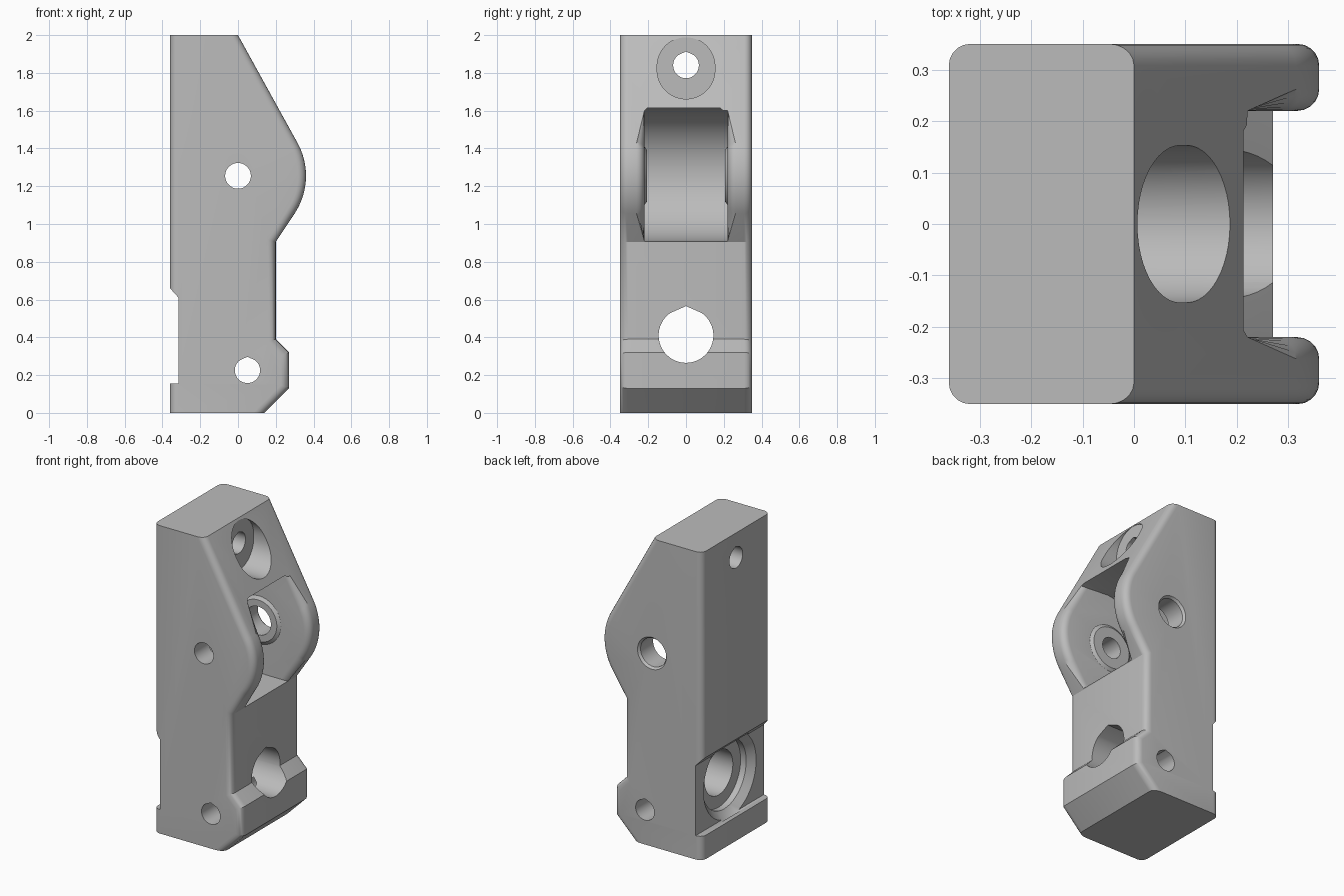
import bpy, bmesh, math
from math import sin, cos, radians

cube = bpy.data.objects.get("Cube")
if cube:
    bpy.data.objects.remove(cube, do_unlink=True)

HALF_W, SLOT_W = 0.35, 0.22
PIN_Z, PIN_R = 1.255, 0.36

grey = bpy.data.materials.new("plain grey")
grey.use_nodes = True
colour = (0.5, 0.5, 0.5, 1)
grey.diffuse_color = colour
grey.node_tree.nodes["Principled BSDF"].inputs["Base Color"].default_value = colour


def arc(cx, cz, r, start, end, steps):
    angles = [radians(start + (end - start) * i / steps) for i in range(steps + 1)]
    return [(cx + r * cos(a), cz + r * sin(a)) for a in angles]


def circle(cx, cz, r):
    return arc(cx, cz, r, 0, 360, 48)[:-1]


def teardrop(cx, cz, r):
    # round hole with a small peaked roof
    return arc(cx, cz, r, 125, 415, 40) + [(cx, cz + r * 1.07)]


def loft(name, axis, sections):
    # solid through matching outlines, each given as (offset along axis, outline)
    bm = bmesh.new()
    rings = []
    for d, pts in sections:
        rings.append([bm.verts.new((d, u, z) if axis == "x" else (u, d, z)) for u, z in pts])
    for a, b in zip(rings, rings[1:]):
        for i in range(len(a)):
            j = (i + 1) % len(a)
            bm.faces.new((a[i], a[j], b[j], b[i]))
    bm.faces.new(rings[0])
    bm.faces.new(rings[-1])
    bmesh.ops.recalc_face_normals(bm, faces=bm.faces)
    mesh = bpy.data.meshes.new(name)
    bm.to_mesh(mesh)
    bm.free()
    obj = bpy.data.objects.new(name, mesh)
    obj.data.materials.append(grey)
    bpy.context.collection.objects.link(obj)
    return obj


def prism(name, axis, lo, hi, pts):
    return loft(name, axis, [(lo, pts), (hi, pts)])


def round_edges(obj, rule, size, segments):
    bm = bmesh.new()
    bm.from_mesh(obj.data)
    edges = [e for e in bm.edges if rule(e.verts[0].co, e.verts[1].co)]
    bmesh.ops.bevel(bm, geom=edges, offset=size, segments=segments, profile=0.5,
                    affect='EDGES', clamp_overlap=False)
    bmesh.ops.recalc_face_normals(bm, faces=bm.faces)
    bm.to_mesh(obj.data)
    bm.free()


def combine(obj, tool, operation="DIFFERENCE"):
    tool.hide_render = True
    mod = obj.modifiers.new("combine", "BOOLEAN")
    mod.operation, mod.solver, mod.object = operation, "EXACT", tool
    bpy.context.view_layer.objects.active = obj
    bpy.ops.object.modifier_apply(modifier=mod.name)
    bpy.data.objects.remove(tool, do_unlink=True)


# Side outline of the bracket, with a rounded hinge bulge and a rear notch
outline = [(-0.36, 0), (0.14, 0), (0.27, 0.13), (0.27, 0.32), (0.2, 0.39), (0.2, 0.905)]
outline += arc(0, PIN_Z, PIN_R, -33.6, 29, 18)
outline += [(0, 2), (-0.36, 2), (-0.36, 0.66), (-0.315, 0.61), (-0.315, 0.155), (-0.36, 0.155)]
body = prism("hinge_bracket", "y", -HALF_W, HALF_W, outline)

# Hinge slot: concave back, open front, chamfered roof corners
slot_pts = [(0.6, 1.615)] + arc(0.05, 1.2625, 0.3525, 90, 270, 32) + [(0.6, 0.91)]
slot = prism("slot_cutter", "y", -SLOT_W, SLOT_W, slot_pts)
round_edges(slot, lambda a, b: abs(a.y - b.y) < 0.01 and min(a.z, b.z) > 1.614, 0.04, 1)
combine(body, slot)


# Rounded outer side edges and inner ear edges
def side_edge(a, b):
    if abs(a.y - b.y) > 0.001:
        return False
    if abs(a.y) > HALF_W - 0.001:
        flat_end = abs(a.z - b.z) < 0.001
        notch = max(a.x, b.x) < -0.3 and 0.15 < min(a.z, b.z) and max(a.z, b.z) < 0.67
        return not flat_end and not notch
    ear = min(a.x, b.x) > 0.195 and 0.9 < min(a.z, b.z) and max(a.z, b.z) < 1.6
    return abs(abs(a.y) - SLOT_W) < 0.001 and ear


round_edges(body, side_edge, 0.042, 5)

# Raised rings around the pin inside both ears
for side in (-1, 1):
    boss = loft("pin_boss", "y", [(side * 0.25, circle(0, PIN_Z, 0.155)),
                                  (side * 0.22, circle(0, PIN_Z, 0.155)),
                                  (side * 0.206, circle(0, PIN_Z, 0.135))])
    combine(body, boss, "UNION")

# Pin holes: narrow in the front ear, wide with a chamfer in the back ear
combine(body, prism("front_pin_cutter", "y", -0.5, 0, circle(0, PIN_Z, 0.068)))
combine(body, loft("back_pin_cutter", "y", [(0, circle(0, PIN_Z, 0.092)),
                                            (0.335, circle(0, PIN_Z, 0.092)),
                                            (0.365, circle(0, PIN_Z, 0.115))]))

# Lower cross hole
combine(body, prism("cross_hole_cutter", "y", -0.5, 0.5, teardrop(0.05, 0.225, 0.067)))

# Large lengthwise hole and its stepped rear recess
combine(body, prism("large_hole_cutter", "x", -0.5, 0.5, teardrop(0, 0.41, 0.145)))
combine(body, loft("recess_cutter", "x", [(-0.33, circle(0, 0.41, 0.275)),
                                          (-0.315, circle(0, 0.41, 0.27)),
                                          (-0.275, circle(0, 0.41, 0.225)),
                                          (-0.235, circle(0, 0.41, 0.225))]))

# Top screw hole with a flat-bottomed pocket in the slope
combine(body, prism("screw_hole_cutter", "x", -0.5, 0.5, teardrop(0, 1.84, 0.068)))
pocket = arc(0, 1.835, 0.153, 0, 180, 24) + arc(0, 1.815, 0.153, 180, 360, 24)
combine(body, prism("screw_pocket_cutter", "x", 0.006, 0.5, pocket))

# Smooth curved walls, keep machined edges crisp
bpy.ops.object.select_all(action='DESELECT')
body.select_set(True)
bpy.context.view_layer.objects.active = body
bpy.ops.object.shade_smooth_by_angle(angle=radians(30))
